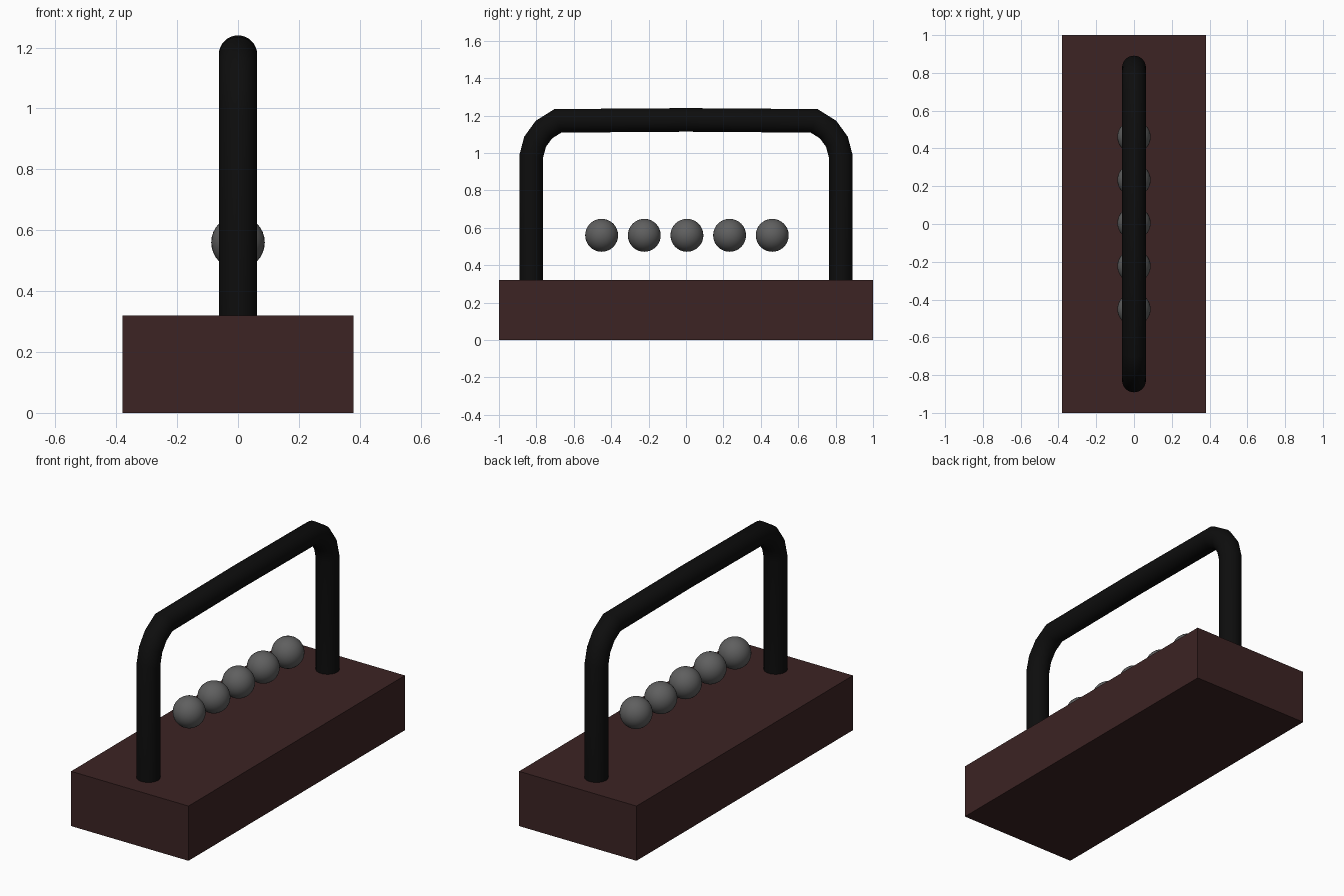
import bpy, bmesh, math
from mathutils import Vector

if "Cube" in bpy.data.objects:
    bpy.data.objects.remove(bpy.data.objects["Cube"])


def material(name, rgb):
    m = bpy.data.materials.new(name)
    m.diffuse_color = (*rgb, 1)
    m.use_nodes = True
    m.node_tree.nodes["Principled BSDF"].inputs["Base Color"].default_value = m.diffuse_color
    return m


wood = material("dark brown wood", (0.045, 0.017, 0.017))
black = material("black", (0.004, 0.004, 0.004))
steel = material("grey steel", (0.115, 0.115, 0.115))


def finish(bm, name, mat, smooth):
    bmesh.ops.recalc_face_normals(bm, faces=bm.faces[:])
    me = bpy.data.meshes.new(name)
    bm.to_mesh(me)
    bm.free()
    me.materials.append(mat)
    ob = bpy.data.objects.new(name, me)
    bpy.context.collection.objects.link(ob)
    if smooth:
        bpy.ops.object.select_all(action='DESELECT')
        ob.select_set(True)
        bpy.context.view_layer.objects.active = ob
        bpy.ops.object.shade_smooth_by_angle(angle=math.radians(40))
    return ob


# Base block
bm = bmesh.new()
bmesh.ops.create_cube(bm, size=1)
for v in bm.verts:
    v.co = (v.co.x * 0.76, v.co.y * 2, (v.co.z + 0.5) * 0.32)
finish(bm, "base", wood, False)

# Arched frame: a round tube swept along a mirrored path in the y-z plane
half = [(-0.828, 0.30), (-0.828, 0.98), (-0.807, 1.06), (-0.76, 1.125), (-0.685, 1.172)]
path = half + [(0, 1.177)] + [(-y, z) for y, z in reversed(half)]
path = [Vector(p) for p in path]
R, SIDES = 0.063, 32
bm = bmesh.new()
rings = []
for i, p in enumerate(path):
    d0 = (p - path[i - 1]).normalized() if i else (path[1] - p).normalized()
    d1 = (path[i + 1] - p).normalized() if i < len(path) - 1 else d0
    t = (d0 + d1).normalized()
    n = Vector((-t.y, t.x)) / t.dot(d0)     # mitred ring direction
    ring = []
    for k in range(SIDES):
        a = 2 * math.pi * k / SIDES
        q = p + n * R * math.sin(a)
        ring.append(bm.verts.new((R * math.cos(a), q.x, q.y)))
    rings.append(ring)
for a, b in zip(rings, rings[1:]):
    for k in range(SIDES):
        j = (k + 1) % SIDES
        bm.faces.new((a[k], a[j], b[j], b[k]))
bm.faces.new(rings[0])
bm.faces.new(rings[-1])
finish(bm, "frame", black, True)

# Row of five balls
for i in range(5):
    bm = bmesh.new()
    bmesh.ops.create_uvsphere(bm, u_segments=32, v_segments=16, radius=0.088)
    ob = finish(bm, f"ball_{i + 1}", steel, True)
    ob.location = (0, 0.005 + (i - 2) * 0.228, 0.56)
